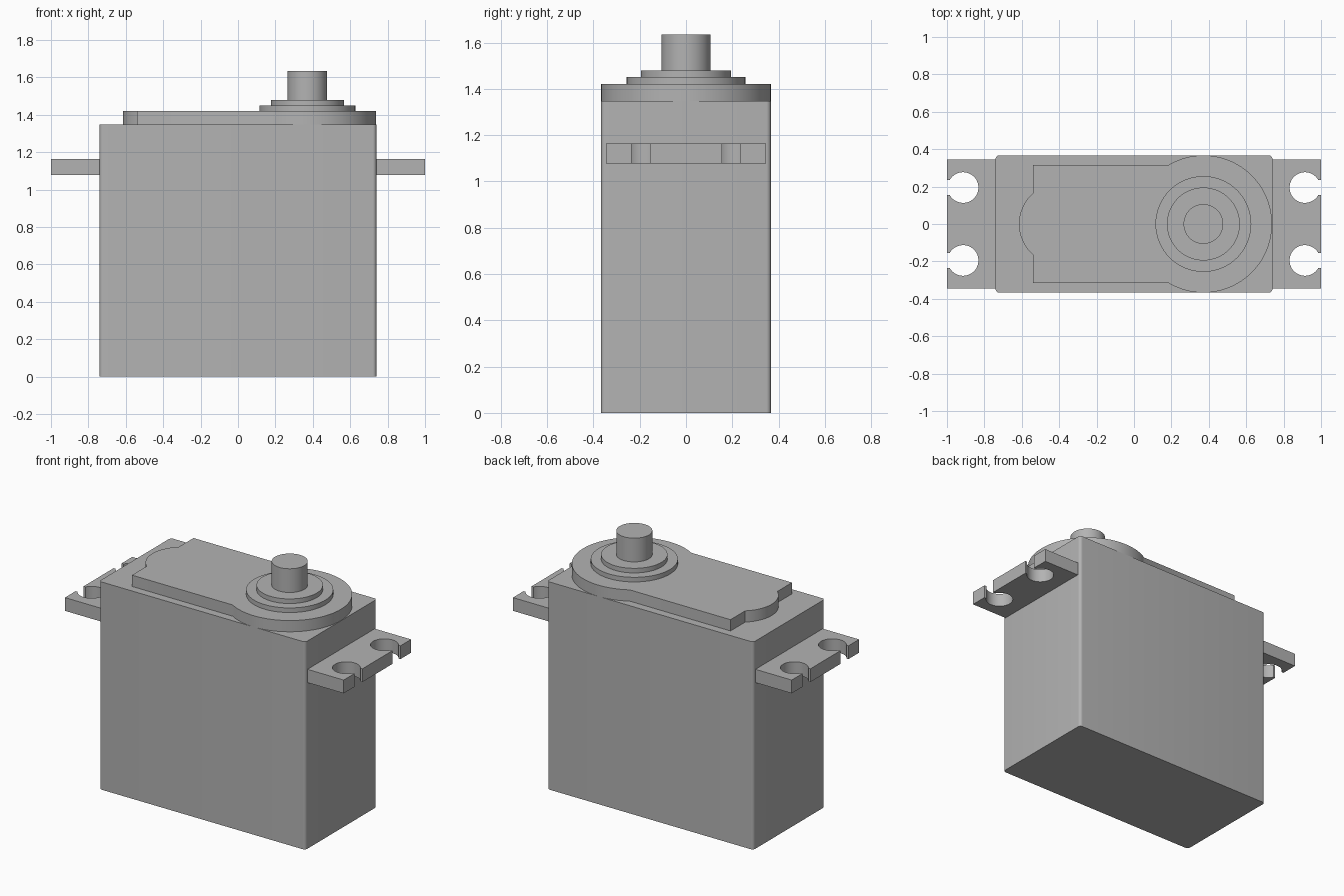
import bpy
import bmesh
from math import asin, cos, sin, pi, radians

cube = bpy.data.objects.get("Cube")
if cube:
    bpy.data.objects.remove(cube, do_unlink=True)

grey = bpy.data.materials.new("plain grey")
grey.use_nodes = True
colour = (0.45, 0.45, 0.45, 1)
grey.diffuse_color = colour
grey.node_tree.nodes["Principled BSDF"].inputs["Base Color"].default_value = colour


def arc(cx, cy, r, start, end, steps):
    """Points along an arc, both ends included."""
    angles = [start + (end - start) * i / steps for i in range(steps + 1)]
    return [(cx + r * cos(a), cy + r * sin(a)) for a in angles]


def extrude(name, outline, z0, z1):
    """Solid made by pulling a flat outline from z0 up to z1."""
    bm = bmesh.new()
    base = bm.faces.new([bm.verts.new((x, y, z0)) for x, y in outline])
    top = bmesh.ops.extrude_face_region(bm, geom=[base], use_keep_orig=True)
    moved = [g for g in top["geom"] if isinstance(g, bmesh.types.BMVert)]
    bmesh.ops.translate(bm, verts=moved, vec=(0, 0, z1 - z0))
    bmesh.ops.recalc_face_normals(bm, faces=bm.faces)
    mesh = bpy.data.meshes.new(name)
    bm.to_mesh(mesh)
    bm.free()
    mesh.materials.append(grey)
    obj = bpy.data.objects.new(name, mesh)
    bpy.context.collection.objects.link(obj)
    bpy.ops.object.select_all(action="DESELECT")
    obj.select_set(True)
    bpy.context.view_layer.objects.active = obj
    bpy.ops.object.shade_smooth_by_angle(angle=radians(30))
    return obj


def disc(name, r, z0, z1):
    extrude(name, arc(SHAFT_X, 0, r, 0, 2 * pi, 64)[:-1], z0, z1)


SHAFT_X = 0.371
HALF_X, HALF_Y, BODY_TOP, LID_TOP = 0.74, 0.367, 1.347, 1.42

# Case with rounded upright corners
r = 0.02
corners = []
for i, (sx, sy) in enumerate([(1, 1), (-1, 1), (-1, -1), (1, -1)]):
    corners += arc(sx * (HALF_X - r), sy * (HALF_Y - r), r, i * pi / 2, (i + 1) * pi / 2, 6)
extrude("case", corners, 0, BODY_TOP)

# Raised lid: round gear end, straight sides, small bulge at the far end
lid_y, lid_x, bulge_y, bulge_r = 0.315, -0.54, 0.165, 0.219
gear = pi - asin(lid_y / HALF_Y)
swing = asin(bulge_y / bulge_r)
bulge_x = lid_x + bulge_r * cos(swing)
lid = arc(SHAFT_X, 0, HALF_Y, -gear, gear, 64)
lid.append((lid_x, lid_y))
lid += arc(bulge_x, 0, bulge_r, pi - swing, pi + swing, 20)
lid.append((lid_x, -lid_y))
extrude("lid", lid, BODY_TOP, LID_TOP)

# Stepped collars and output shaft
disc("lower_collar", 0.256, LID_TOP, 1.45)
disc("upper_collar", 0.195, 1.45, 1.48)
disc("output_shaft", 0.106, 1.48, 1.634)

# Mounting tabs, each with two round holes slotted through to the outer edge
hole_x, hole_y, hole_r, slot = 0.914, 0.195, 0.082, 0.04
mouth = asin(slot / hole_r)
tab = [(HALF_X, -0.345), (1, -0.345)]
for cy in (-hole_y, hole_y):
    tab.append((1, cy - slot))
    tab += arc(hole_x, cy, hole_r, -mouth, mouth - 2 * pi, 40)
    tab.append((1, cy + slot))
tab += [(1, 0.345), (HALF_X, 0.345)]
for name, side in (("left_tab", 1), ("right_tab", -1)):
    extrude(name, [(side * x, y) for x, y in tab], 1.077, 1.163)
